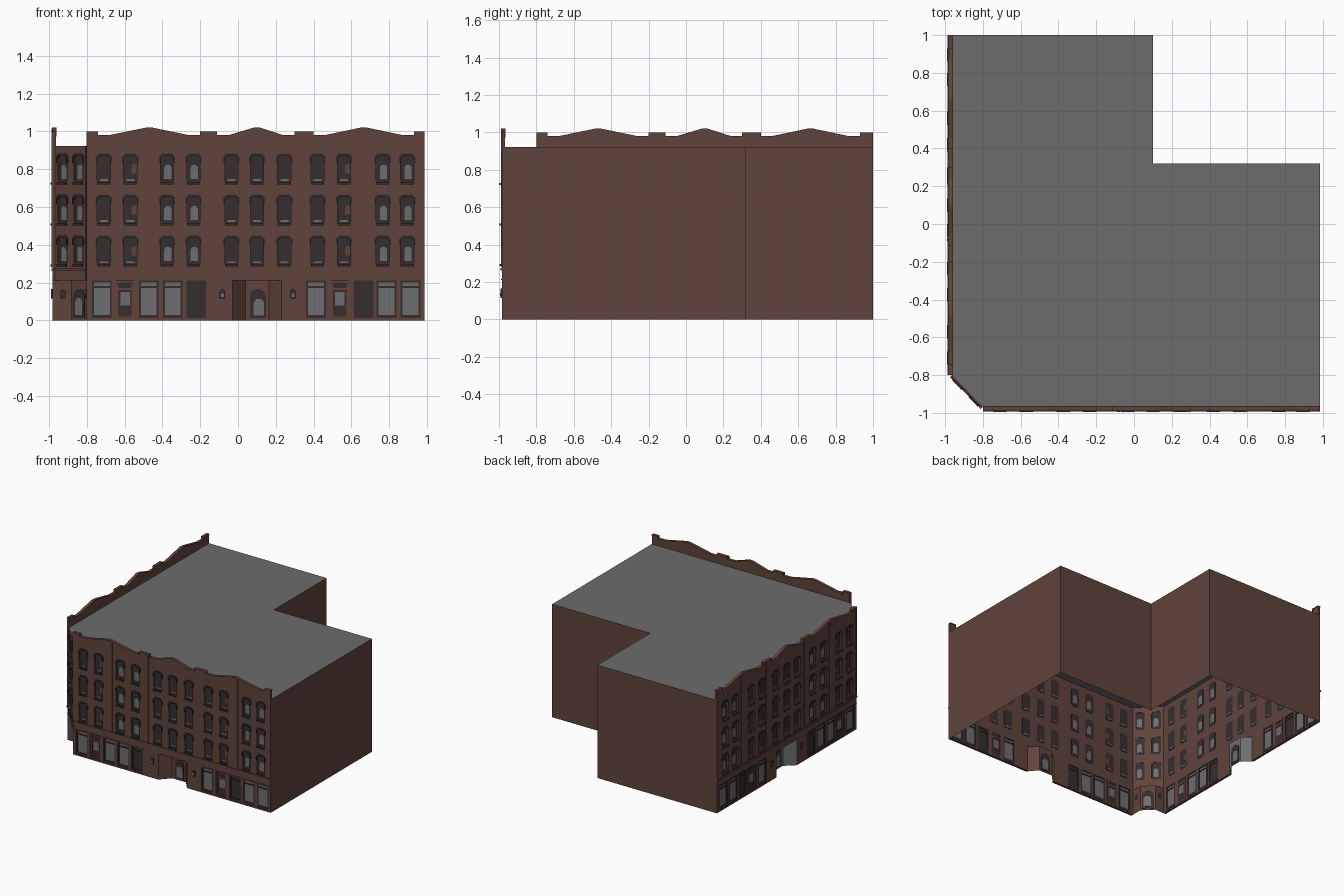
import bpy, bmesh, math
from mathutils import Vector

if "Cube" in bpy.data.objects:
    bpy.data.objects.remove(bpy.data.objects["Cube"])


def material(name, rgb):
    m = bpy.data.materials.new(name)
    m.diffuse_color = (*rgb, 1)
    m.use_nodes = True
    m.node_tree.nodes["Principled BSDF"].inputs["Base Color"].default_value = m.diffuse_color
    return m


BROWN = material("brown brick", (0.118, 0.056, 0.044))
RED = material("red brown trim", (0.14, 0.050, 0.040))
DARK = material("dark frame", (0.037, 0.027, 0.027))
GLASS = material("grey glass", (0.155, 0.155, 0.16))
ROOF = material("grey roof", (0.15, 0.15, 0.155))


def frame(origin, s_dir, n_dir):
    """Map (along wall, height, outward depth) to world space."""
    o, s, n = Vector((*origin, 0)), Vector((*s_dir, 0)).normalized(), Vector((*n_dir, 0)).normalized()
    return lambda a, z, d: o + s * a + n * d + Vector((0, 0, z))


def finish(name, bm, mat):
    me = bpy.data.meshes.new(name)
    bm.to_mesh(me)
    bm.free()
    me.materials.clear()
    me.materials.append(mat)
    for p in me.polygons:
        p.material_index = 0
    ob = bpy.data.objects.new(name, me)
    bpy.context.collection.objects.link(ob)
    return ob


def plate(name, loops, d0, d1, mat, fm):
    """Filled outlines (inner loops become holes) extruded from depth d0 to d1."""
    cu = bpy.data.curves.new(name, 'CURVE')
    cu.dimensions, cu.fill_mode, cu.extrude = '2D', 'BOTH', (d1 - d0) / 2
    for loop in loops:
        sp = cu.splines.new('POLY')
        sp.points.add(len(loop) - 1)
        for p, (a, z) in zip(sp.points, loop):
            p.co = (a, z, 0, 1)
        sp.use_cyclic_u = True
    tmp = bpy.data.objects.new("tmp", cu)
    bpy.context.collection.objects.link(tmp)
    dg = bpy.context.evaluated_depsgraph_get()
    me = bpy.data.meshes.new_from_object(tmp.evaluated_get(dg))
    bm = bmesh.new()
    bm.from_mesh(me)
    bpy.data.objects.remove(tmp)
    bpy.data.meshes.remove(me)
    for v in bm.verts:
        v.co = fm(v.co.x, v.co.y, (d0 + d1) / 2 + v.co.z)
    bmesh.ops.remove_doubles(bm, verts=bm.verts, dist=1e-5)
    bmesh.ops.recalc_face_normals(bm, faces=bm.faces)
    for f in bm.faces:
        f.smooth = False
    return finish(name, bm, mat)


def strip(name, pts, z0, z1, mat):
    """Upright wall faces along a plan polyline."""
    bm = bmesh.new()
    for p, q in zip(pts, pts[1:]):
        bm.faces.new([bm.verts.new((*c, z)) for c, z in ((p, z0), (q, z0), (q, z1), (p, z1))])
    bmesh.ops.remove_doubles(bm, verts=bm.verts, dist=1e-5)
    return finish(name, bm, mat)


def slab(name, pts, z, mat):
    bm = bmesh.new()
    f = bm.faces.new([bm.verts.new((*p, z)) for p in pts])
    f.normal_update()
    if f.normal.z < 0:
        f.normal_flip()
    bmesh.ops.triangulate(bm, faces=bm.faces)
    return finish(name, bm, mat)


def rect(a0, a1, z0, z1):
    return [(a0, z0), (a1, z0), (a1, z1), (a0, z1)]


def arch(c, z0, w, h, rise=0.5):
    """Opening with a curved head."""
    r = w / 2
    return [(c - r, z0), (c + r, z0)] + [
        (c + r * math.cos(t * math.pi / 8), z0 + h - rise * w + rise * w * math.sin(t * math.pi / 8))
        for t in range(9)]


def window(c, z0, w=0.07, h=0.15, k=0.014):
    """Opening with clipped corners."""
    r = w / 2
    return [(c - r + k / 2, z0), (c + r - k / 2, z0), (c + r, z0 + k), (c + r, z0 + h - k),
            (c + r - k, z0 + h), (c - r + k, z0 + h), (c - r, z0 + h - k), (c - r, z0 + k)]


def hood(c, z0, w):
    """Window head moulding."""
    r, k = w / 2 + 0.008, 0.016
    return [(c - r, z0 + .105), (c - w / 2, z0 + .105), (c - w / 2, z0 + .132), (c - w / 2 + k, z0 + .146),
            (c + w / 2 - k, z0 + .146), (c + w / 2, z0 + .132), (c + w / 2, z0 + .105), (c + r, z0 + .105),
            (c + r, z0 + .138), (c + r - k, z0 + .156), (c - r + k, z0 + .156), (c - r, z0 + .138)]


FLOORS = (0.293, 0.510, 0.727)


def window_set(name, fm, centres, lit, warm, w, face):
    """Panes, hoods, sills and lower glass for every upper floor."""
    cells = [(c, z) for c in centres for z in FLOORS]
    plate(name + "_panes", [window(c, z, w + .004, .152) for c, z in cells], -.002, face - .011, DARK, fm)
    plate(name + "_hoods", [hood(c, z, w) for c, z in cells], face - .004, face + .005, DARK, fm)
    plate(name + "_sills", [rect(c - w / 2, c + w / 2, z - .008, z + .003) for c, z in cells],
          face - .006, face + .011, DARK, fm)
    plate(name + "_lower_glass", [arch(c + .004, z + .022, w * .55, .075) for c, z in cells if c in lit],
          -.003, face - .009, GLASS, fm)
    if warm:
        plate(name + "_shades", [arch(c + .02, z + .05, .026, .05) for c, z in cells if c in warm],
              -.003, face - .009, BROWN, fm)
        plate(name + "_blinds", [rect(c - .02, c + .022, z + .01, z + .02) for c, z in cells if c not in lit],
              -.003, face - .009, GLASS, fm)


WINDOWS = [-.71, -.57, -.375, -.235, -.035, .10, .245, .42, .56, .765, .895]
SHOPS = [-.72, -.472, -.345, -.22, .412, .665, .785, .912]
DARK_SHOPS = [-.22, .665]
DOORS = [-.598, .538]
LAMPS = [-.083, .29]


def facade(name, fm, end, recess_mat):
    # roofline: stepped piers with shallow gables between
    top = []
    for lo, peak, hi in ((-.74, -.47, -.2), (-.11, .10, .3), (.40, .665, .93)):
        top += [(lo, 1.0), (lo, .98), (lo + .06, .98), (peak - .015, 1.02),
                (peak + .015, 1.02), (hi - .06, .98), (hi, .98), (hi, 1.0)]
    top = [(-.8, 1.0)] + top + [(end, 1.0)]
    outline = [(-.8, 0), (-.03, 0), (-.03, .21), (.23, .21), (.23, 0), (end, 0)] + top[::-1]
    holes = [window(c, z) for c in WINDOWS for z in FLOORS]
    holes += [rect(c - .052, c + .052, .012, .21) for c in SHOPS]
    holes += [rect(c - .047, c + .047, .012, .21) for c in DOORS]
    plate(name + "_wall", [outline] + holes, 0, .018, BROWN, fm)
    cap = top + [(a, z - .007) for a, z in top[::-1]]
    plate(name + "_coping", [cap], -.003, .022, RED, fm)
    piers = [rect(c - .026, c + .026, .28, z) for c, z in
             ((-.47, 1.015), (-.145, .995), (.34, .995), (.663, 1.015))]
    plate(name + "_piers", piers + [rect(-.8, -.785, .28, .995)], .017, .023, BROWN, fm)
    plate(name + "_cornice", [rect(-.8, end, .262, .276)], .017, .025, BROWN, fm)
    plate(name + "_fascia", [rect(-.8, -.165, .211, .216), rect(.355, end, .211, .216)], .017, .021, BROWN, fm)
    window_set(name, fm, WINDOWS, [-.375, -.235, .765, .895], [-.57, .56], .07, .018)

    # shop fronts
    frames, glass = [], []
    for c in SHOPS:
        frames += [rect(c - .054, c + .054, .01, .212), rect(c - .042, c + .042, .03, .172),
                   rect(c - .042, c + .042, .182, .2)]
        glass.append(rect(c - .044, c + .044, .025, .202))
    plate(name + "_shop_frames", frames, -.002, .014, DARK, fm)
    for label, mat, dark in (("glass", GLASS, False), ("dark_glass", DARK, True)):
        plate(name + "_shop_" + label, [g for g, c in zip(glass, SHOPS) if (c in DARK_SHOPS) == dark],
              .003, .008, mat, fm)

    # shop doors
    plate(name + "_door_frames", [l for c in DOORS for l in
          (rect(c - .049, c + .049, .01, .212), rect(c - .036, c + .036, .022, .16),
           rect(c - .036, c + .036, .172, .2))], -.002, .012, RED, fm)
    plate(name + "_door_leaves", [rect(c - .038, c + .038, .02, .202) for c in DOORS], .001, .005, DARK, fm)
    plate(name + "_door_glass", [rect(c - .024, c + .026, .08, .15) for c in DOORS], 0, .007, GLASS, fm)
    plate(name + "_wall_lamps", [arch(c, .115, .028, .05) for c in LAMPS], .016, .026, DARK, fm)
    plate(name + "_lamp_glass", [rect(c - .008, c + .008, .125, .142) for c in LAMPS], .016, .028, GLASS, fm)

    # recessed entrance
    plan = [fm(a, 0, d).to_2d() for a, d in ((-.03, .018), (.04, -.06), (.165, -.06), (.23, .018))]
    strip(name + "_recess", plan, 0, .21, recess_mat)
    slab(name + "_recess_ceiling", plan, .21, BROWN)
    plate(name + "_entrance", [arch(.105, .012, .085, .155)], -.064, -.056, DARK, fm)
    plate(name + "_entrance_glass", [arch(.11, .025, .055, .09)], -.066, -.054, GLASS, fm)


X0, X1, Y0, Y1 = -.962, .985, -.967, 1.0
facade("front", frame((0, Y0), (1, 0), (0, -1)), X1, BROWN)
facade("side", frame((X0, 0), (0, 1), (-1, 0)), Y1, GLASS)

# plain rear walls and flat roof, open underneath
rear = [(X1, Y0), (X1, .32), (.1, .32), (.1, Y1), (X0, Y1)]
strip("rear_walls", rear, 0, .922, BROWN)
slab("flat_roof", rear + [(X0, -.8), (-.8, Y0)], .922, ROOF)

# clipped corner with two window columns
corner = frame((X0, -.8), (-.8 - X0, Y0 + .8), (-1, -1))
LEN = math.hypot(-.8 - X0, Y0 + .8)
cols = [.055, LEN - .055]
plate("corner_wall", [rect(0, LEN, .21, .922)] + [window(c, z) for c in cols for z in FLOORS],
      -.006, .008, BROWN, corner)
window_set("corner", corner, cols, cols, [], .07, .009)
plate("corner_cornice", [rect(0, LEN, .262, .276)], .006, .016, BROWN, corner)

# corner entrance under the overhang
nook = [(X0, -.8), (-.88, -.8), (-.8, -.88), (-.8, Y0)]
strip("corner_nook", nook, 0, .21, BROWN)
slab("corner_nook_ceiling", nook, .21, BROWN)
nook_door = frame((-.84, -.84), (1, -1), (-1, -1))
plate("corner_door", [arch(0, .012, .09, .155)], -.004, .004, DARK, nook_door)
plate("corner_door_glass", [arch(.004, .03, .055, .09)], -.006, .006, GLASS, nook_door)
for label, fm in (("front", frame((-.925, -.8), (1, 0), (0, -1))), ("side", frame((-.8, -.925), (0, 1), (-1, 0)))):
    plate("corner_lamp_" + label, [arch(0, .115, .028, .05)], -.002, .008, DARK, fm)
